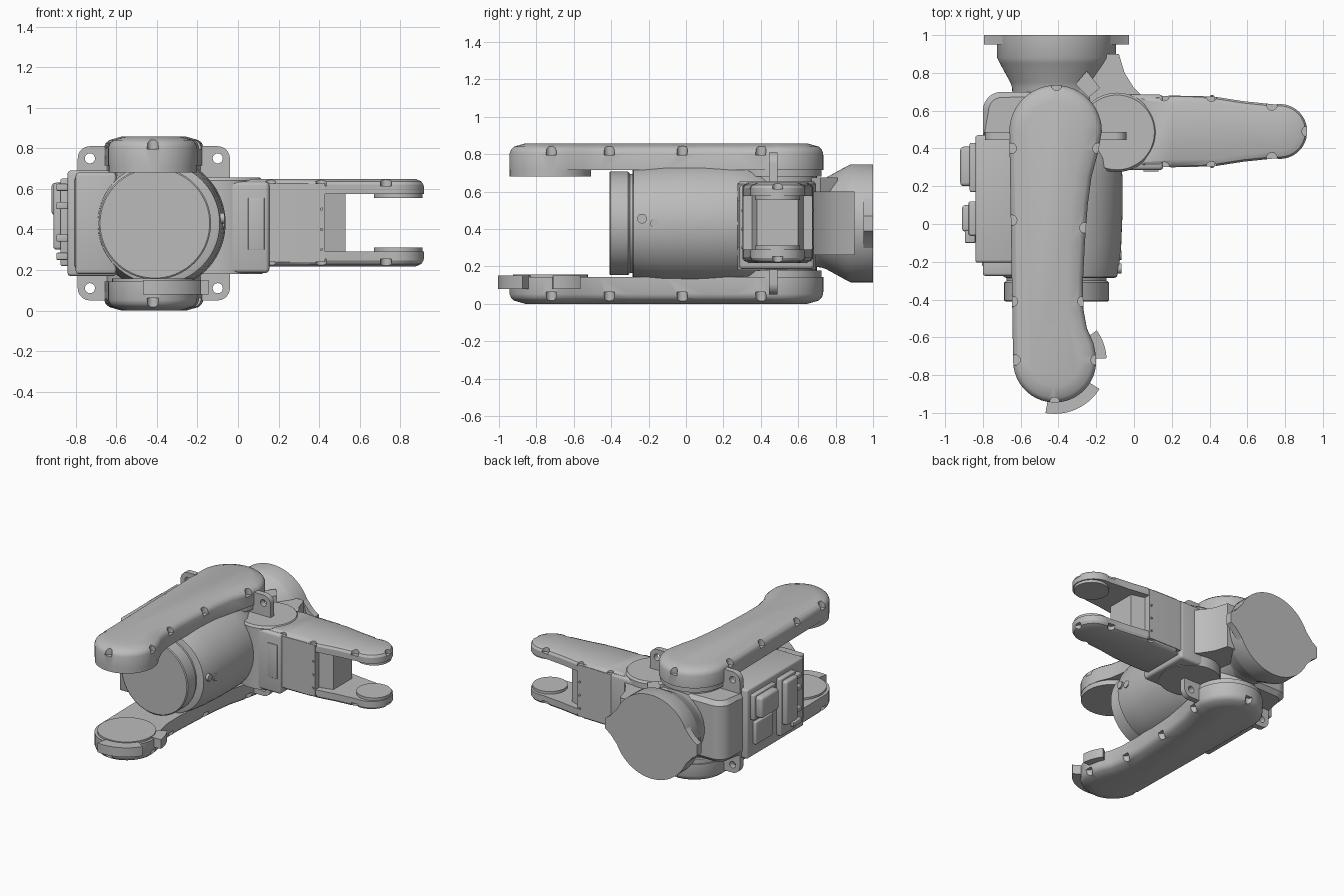
import bpy, bmesh
from math import sin, cos, pi, radians
from mathutils import Vector

if "Cube" in bpy.data.objects:
    bpy.data.objects.remove(bpy.data.objects["Cube"])

grey = bpy.data.materials.new("light grey metal")
grey.use_nodes = True
grey.diffuse_color = (0.5, 0.5, 0.5, 1)
grey.node_tree.nodes["Principled BSDF"].inputs["Base Color"].default_value = (0.5, 0.5, 0.5, 1)

CX, CZ = -0.41, 0.43  # axis of the main housing


def finish(name, bm):
    """Mesh to object, smooth with sharp edges."""
    bmesh.ops.recalc_face_normals(bm, faces=bm.faces[:])
    for f in bm.faces:
        f.smooth = True
    for e in bm.edges:
        e.smooth = len(e.link_faces) == 2 and e.calc_face_angle(0) < radians(30)
    me = bpy.data.meshes.new(name)
    bm.to_mesh(me)
    bm.free()
    me.materials.append(grey)
    ob = bpy.data.objects.new(name, me)
    bpy.context.collection.objects.link(ob)
    return ob


def loft(bm, rings):
    """Closed solid through rings of equal point count."""
    rows = [[bm.verts.new(p) for p in r] for r in rings]
    n = len(rows[0])
    for a, b in zip(rows, rows[1:]):
        for i in range(n):
            bm.faces.new((a[i], a[(i + 1) % n], b[(i + 1) % n], b[i]))
    bm.faces.new(rows[0])
    bm.faces.new(rows[-1])


def arc(c, r, a0, a1, n=24):
    return [(c[0] + r * cos(radians(a0 + (a1 - a0) * i / n)),
             c[1] + r * sin(radians(a0 + (a1 - a0) * i / n))) for i in range(n + 1)]


def circle(c, r, n=48):
    return arc(c, r, 0, 360, n)[:-1]


def inset(pts, d):
    """Move a counterclockwise outline inwards."""
    out = []
    for i, p in enumerate(pts):
        t = Vector(pts[(i + 1) % len(pts)]) - Vector(pts[i - 1])
        t.normalize()
        out.append((p[0] - t.y * d, p[1] + t.x * d))
    return out


def add_plate(bm, pts, levels):
    loft(bm, [[(x, y, z) for x, y in (inset(pts, d) if d else pts)] for z, d in levels])


def plate(name, pts, levels):
    bm = bmesh.new()
    add_plate(bm, pts, levels)
    return finish(name, bm)


def upright(name, pts, y0, y1):
    """Extrude an x-z outline along y."""
    bm = bmesh.new()
    loft(bm, [[(x, y, z) for x, z in pts] for y in (y0, y1)])
    return finish(name, bm)


def lathe(name, cx, profile, n=72):
    bm = bmesh.new()
    loft(bm, [[(x, y, z) for x, z in circle((cx, CZ), r, n)] for y, r in profile])
    return finish(name, bm)


def box(name, x, y, z, bevel=0.015):
    bm = bmesh.new()
    bmesh.ops.create_cube(bm, size=1)
    for v in bm.verts:
        v.co = [(s[0] + s[1]) / 2 + c * (s[1] - s[0]) for c, s in zip(v.co, (x, y, z))]
    if bevel:
        bmesh.ops.bevel(bm, geom=bm.edges[:], offset=bevel, segments=3, profile=0.5, affect='EDGES')
    return finish(name, bm)


def cut(ob, bm):
    """Subtract the cutter mesh and bake the result."""
    tool = finish("cutter", bm)
    tool.hide_render = True
    mod = ob.modifiers.new("notches", 'BOOLEAN')
    mod.operation, mod.solver, mod.object = 'DIFFERENCE', 'EXACT', tool
    dg = bpy.context.evaluated_depsgraph_get()
    res = bmesh.new()
    res.from_mesh(ob.evaluated_get(dg).to_mesh())
    name = ob.name
    bpy.data.objects.remove(ob)
    bpy.data.objects.remove(tool)
    return finish(name, res)


def notched(ob, spots, z0, z1):
    """Screw recesses along a cover's rim."""
    bm = bmesh.new()
    for p in spots:
        add_plate(bm, circle(p, 0.028, 16), [(z0, 0), (z1, 0)])
    return cut(ob, bm)


# Two long side covers, mirrored about the housing axis
B = (-0.42, -0.725)
cover = arc((-0.415, 0.49), 0.245, 0, 180) + arc(B, 0.22, 180, 370) + [
    (-0.215, -0.63), (-0.25, -0.55), (-0.268, -0.45), (-0.27, -0.3),
    (-0.26, -0.1), (-0.245, 0.1), (-0.225, 0.25), (-0.19, 0.38)]
rim = [(-0.41, 0.735), (-0.65, 0.4), (-0.19, 0.4), (-0.648, 0.02), (-0.26, -0.02),
       (-0.644, -0.41), (-0.27, -0.41), (-0.63, -0.72), (-0.2, -0.72), (-0.42, -0.945)]
for side, up in (("upper", True), ("lower", False)):
    def h(z):
        return z if up else 0.857 - z
    levels = [(h(z), d) for z, d in
              ((0.715, 0), (0.805, 0), (0.825, 0.008), (0.84, 0.025), (0.857, 0.085))]
    arm = plate(side + "_arm_cover", cover, levels)
    notched(arm, rim, *sorted((h(0.795), h(0.9))))
    plate(side + "_shoulder_pad", circle((-0.415, 0.49), 0.235), [(h(0.68), 0), (h(0.75), 0)])
    plate(side + "_arm_end_pad", circle(B, 0.218 if up else 0.2),
          [(h(0.68 if up else 0.7), 0), (h(0.75), 0)])

# Curved stops beside the lower end pad
for i, (a, b, r) in enumerate(((-100, -32, 0.28), (3, 36, 0.275))):
    sector = arc(B, r, a, b, 12) + arc(B, 0.12, b, a, 12)
    plate("end_stop_%d" % (i + 1), sector, [(0.08, 0), (0.15, 0)])

# Main housing, front cap and rear mounting flange
lathe("front_cap", CX, [(-0.41, 0.27), (-0.405, 0.277), (-0.31, 0.277), (-0.3, 0.265), (-0.25, 0.265)])
lathe("main_housing", -0.39, [(-0.285, 0.285), (-0.28, 0.3), (-0.22, 0.312), (-0.12, 0.322), (0.05, 0.329),
                              (0.25, 0.329), (0.35, 0.318), (0.42, 0.29), (0.5, 0.25), (0.75, 0.22)])
lathe("rear_flange", CX, [(0.55, 0.23), (0.72, 0.235), (0.75, 0.245), (0.85, 0.3), (0.88, 0.315), (1.0, 0.315)])
upright("flange_lugs", [(CX + s * x, CZ + s * z) for s in (1, -1) for x, z in
                        ((0.27, -0.15), (0.34, -0.07), (0.383, -0.04), (0.383, 0.04), (0.34, 0.07), (0.27, 0.15))],
        0.95, 1.0)
plate("shoulder_core", circle((-0.415, 0.49), 0.21), [(0.1, 0), (0.76, 0)])

# Small round plugs on the housing side
for i, (y, z) in enumerate(((-0.235, 0.455), (-0.165, 0.43))):
    bm = bmesh.new()
    loft(bm, [[(x, b, c) for b, c in circle((y, z), 0.026, 20)] for x in (-0.12, -0.067)])
    finish("housing_plug_%d" % (i + 1), bm)

# Mounting plate with four eyelets
ears = [(-0.73, 0.75), (-0.1, 0.75), (-0.73, 0.11), (-0.1, 0.11)]
eye_outline = []
for (x, z), a in zip((ears[1], ears[0], ears[2], ears[3]), (0, 90, 180, 270)):
    eye_outline += arc((x, z), 0.06, a, a + 90, 8)
mount = upright("mounting_plate", eye_outline, 0.445, 0.488)
bm = bmesh.new()
for x, z in ears:
    loft(bm, [[(a, y, b) for a, b in circle((x, z), 0.025, 20)] for y in (0.4, 0.55)])
cut(mount, bm)

# Electrical box with connectors on the right side
box("connector_box", (-0.84, -0.6), (-0.205, 0.47), (0.17, 0.69))
box("connector_box_step", (-0.8, -0.6), (-0.275, -0.15), (0.18, 0.68))
box("box_front_rib", (-0.805, -0.76), (-0.225, -0.19), (0.21, 0.655), 0.01)
box("upper_connector", (-0.92, -0.83), (0.2, 0.41), (0.47, 0.63), 0.02)
box("upper_connector_base", (-0.87, -0.83), (0.17, 0.43), (0.455, 0.645), 0.008)
box("blank_plate", (-0.865, -0.83), (0.2, 0.4), (0.26, 0.43), 0.008)
box("tall_connector", (-0.91, -0.83), (-0.04, 0.1), (0.3, 0.63), 0.015)
box("tall_connector_base", (-0.875, -0.83), (-0.06, 0.12), (0.22, 0.65), 0.008)
for i, z in enumerate((0.25, 0.34, 0.5, 0.59)):
    box("latch_%d" % (i + 1), (-0.895, -0.84), (-0.1, 0.0), (z, z + 0.035), 0.005)

# Rounded gear casing behind the box
plate("rear_casing", arc((-0.7, 0.6), 0.1, 90, 180, 10) + [(-0.8, 0.46), (-0.4, 0.46), (-0.4, 0.7)],
      [(0.2, 0.03), (0.23, 0), (0.63, 0), (0.66, 0.03)])

# Web between flange and elbow, with a small bracket
plate("elbow_web", [(-0.4, 0.5), (0.05, 0.5), (0.05, 0.67), (0.0, 0.72), (-0.05, 0.8), (-0.08, 0.9), (-0.4, 0.9)],
      [(0.26, 0), (0.6, 0)])
brace = [(-0.31, 0.74), (-0.24, 0.67), (-0.18, 0.72), (-0.25, 0.81)]
plate("small_bracket", brace, [(0.55, 0), (0.675, 0)])

# Elbow hub and bracket
hub = (-0.09, 0.485)
plate("elbow_hub", circle(hub, 0.21), [(0.18, 0), (0.64, 0), (0.655, 0.012)])
box("elbow_bracket", (-0.16, 0.155), (0.285, 0.685), (0.185, 0.635), 0.02)
box("bracket_panel", (0.05, 0.13), (0.278, 0.32), (0.3, 0.555), 0.003)

# Forked forearm: solid root, two prongs with tip pads
TIP = (0.772, 0.49)
side_run = [(0.03, 0.31), (0.2, 0.3), (0.42, 0.305), (0.58, 0.33)]
forearm = side_run + arc(TIP, 0.145, -100, 100, 28) + [(x, 0.98 - y) for x, y in reversed(side_run)]
screws = [(0.16, 0.3), (0.41, 0.303), (0.73, 0.35), (0.917, 0.49),
          (0.73, 0.63), (0.41, 0.677), (0.16, 0.68)]
for side, up in (("upper", True), ("lower", False)):
    def g(z):
        return z if up else 0.866 - z
    prong = plate(side + "_prong", forearm,
                  [(g(z), d) for z, d in ((0.575, 0), (0.62, 0), (0.636, 0.01), (0.648, 0.04))])
    notched(prong, screws, *sorted((g(0.613), g(0.7))))
    plate(side + "_tip_pad", circle((0.79, 0.49), 0.12), [(g(0.555), 0), (g(0.6), 0)])
plate("forearm_root", [(0.03, 0.31), (0.2, 0.3), (0.43, 0.305), (0.43, 0.675), (0.2, 0.68), (0.03, 0.67)],
      [(0.24, 0), (0.626, 0)])
plate("fork_block", [(0.35, 0.33), (0.53, 0.38), (0.53, 0.6), (0.35, 0.65)], [(0.28, 0), (0.585, 0)])

# Screw heads on the forearm root edges
for i in range(6):
    y, z = ((0.301, 0.679)[i % 2], 0.3 + 0.1 * (i // 2))
    upright("root_screw_%d" % (i + 1), circle((0.412, z), 0.008, 10), y - 0.004, y + 0.004)
